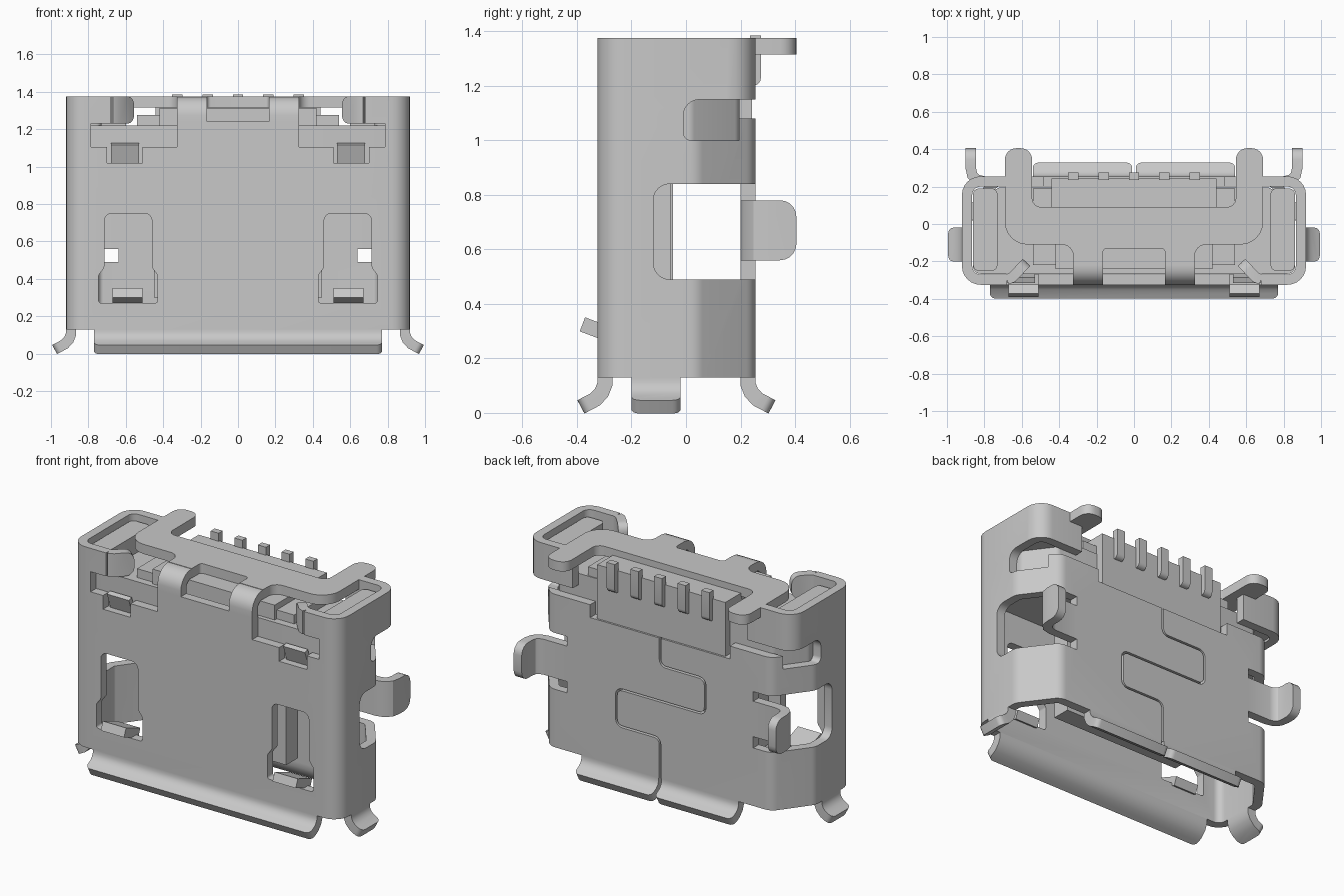
import bpy, bmesh, math
from mathutils import Vector

if "Cube" in bpy.data.objects:
    bpy.data.objects.remove(bpy.data.objects["Cube"], do_unlink=True)

metal = bpy.data.materials.new("grey metal")
metal.use_nodes = True
metal.diffuse_color = (0.58, 0.58, 0.58, 1)
metal.node_tree.nodes["Principled BSDF"].inputs["Base Color"].default_value = (0.58, 0.58, 0.58, 1)
T = 0.055  # sheet thickness


def fillet(pts, radii, seg=6):
    """Round each corner of a 2D loop."""
    pts, out = [Vector(p) for p in pts], []
    for i, p in enumerate(pts):
        r = radii[i] if isinstance(radii, (list, tuple)) else radii
        if r <= 0:
            out.append(p)
            continue
        a = (pts[i - 1] - p).normalized()
        b = (pts[(i + 1) % len(pts)] - p).normalized()
        half = a.angle(b) / 2
        c = p + (a + b).normalized() * (r / math.sin(half))
        v0 = (p + a * (r / math.tan(half)) - c).normalized()
        v1 = (p + b * (r / math.tan(half)) - c).normalized()
        out += [c + v0.slerp(v1, k / seg) * r for k in range(seg + 1)]
    return out


def offset(path, d, closed=False):
    """Shift a 2D path sideways (to the left) with mitred corners."""
    path, out, n = [Vector(p) for p in path], [], len(path)
    for i, p in enumerate(path):
        a = (p - path[i - 1]).normalized() if (i > 0 or closed) else None
        b = (path[(i + 1) % n] - p).normalized() if (i < n - 1 or closed) else None
        a, b = a or b, b or a
        na, nb = Vector((-a.y, a.x)), Vector((-b.y, b.x))
        m = (na + nb).normalized()
        out.append(p + m * (d / m.dot(na)))
    return out


def to3d(p, w, axis):
    return {"x": (w, p[0], p[1]), "y": (p[0], w, p[1]), "z": (p[0], p[1], w)}[axis]


def finish(name, bm):
    bmesh.ops.recalc_face_normals(bm, faces=bm.faces)
    me = bpy.data.meshes.new(name)
    bm.to_mesh(me)
    bm.free()
    ob = bpy.data.objects.new(name, me)
    bpy.context.collection.objects.link(ob)
    me.materials.append(metal)
    return ob


def prism(name, pts, axis, lo, hi, tip=None, r=0):
    """Extrude a 2D outline; optionally round the two edges at a strip's tip."""
    bm = bmesh.new()
    n = len(pts)
    A = [bm.verts.new(to3d(p, lo, axis)) for p in pts]
    B = [bm.verts.new(to3d(p, hi, axis)) for p in pts]
    bm.faces.new(A)
    bm.faces.new(B[::-1])
    for i in range(n):
        j = (i + 1) % n
        bm.faces.new((A[i], B[i], B[j], A[j]))
    if r:
        es = [bm.edges.get((L[tip], L[tip + 1])) for L in (A, B)]
        bmesh.ops.bevel(bm, geom=es, offset=r, segments=5, profile=0.5, affect='EDGES')
    return finish(name, bm)


def ribbon(name, path, axis, lo, hi, t=T, r=0):
    """Bent sheet strip following a centre line."""
    pts = offset(path, t / 2) + offset(path, -t / 2)[::-1]
    return prism(name, pts, axis, lo, hi, len(path) - 1, r)


def box(name, x0, x1, y0, y1, z0, z1):
    return prism(name, [(x0, y0), (x1, y0), (x1, y1), (x0, y1)], "z", z0, z1)


def tube(name, outline, radii, z0, z1):
    """Hollow sheet wall with constant thickness."""
    out = fillet(outline, radii)
    inn = fillet(offset(outline, T, True), [max(r - T, 0.02) for r in radii])
    bm = bmesh.new()
    L = [[bm.verts.new((p.x, p.y, z)) for p in q] for q, z in ((out, z0), (out, z1), (inn, z1), (inn, z0))]
    n = len(out)
    for k in range(4):
        P, Q = L[k], L[(k + 1) % 4]
        for i in range(n):
            j = (i + 1) % n
            bm.faces.new((P[i], P[j], Q[j], Q[i]))
    return finish(name, bm)


def cut(ob, cutters):
    bpy.context.view_layer.objects.active = ob
    for c in cutters:
        m = ob.modifiers.new("cut", 'BOOLEAN')
        m.object, m.operation, m.solver = c, 'DIFFERENCE', 'EXACT'
        bpy.ops.object.modifier_apply(modifier=m.name)


def span(s, a, b):
    return min(s * a, s * b), max(s * a, s * b)


# Shell walls: tapered lower part, square upper part
taper = [(-0.92, -0.325), (0.92, -0.325), (0.92, 0.04), (0.76, 0.255), (-0.76, 0.255), (-0.92, 0.04)]
square = [(-0.92, -0.325), (0.92, -0.325), (0.92, 0.255), (-0.92, 0.255)]
lower = tube("shell_lower", taper, [0.1, 0.1, 0.08, 0.08, 0.08, 0.08], 0.13, 1.08)
upper = tube("shell_upper", square, [0.1] * 4, 1.08, 1.375)

# Cutters shared by the walls
side_slot = prism("cut_side_slot", fillet([(-0.01, 1.0), (0.195, 1.0), (0.195, 1.15), (-0.01, 1.15)],
                                          [0.03, 0, 0, 0.06]), "x", -1.1, 1.1)
side_window = prism("cut_side_window", fillet([(-0.12, 0.49), (0.2, 0.49), (0.2, 0.84), (-0.12, 0.84)],
                                              [0.06, 0, 0, 0.06]), "x", -1.1, 1.1)
back_top = box("cut_back_top", -0.48, 0.48, 0.1, 0.4, 1.0, 1.2)
back_low = box("cut_back_low", -1, 1, 0.15, 0.4, 1.05, 1.15)
back_mid = box("cut_back_mid", -0.6, 0.6, 0.1, 0.4, 1.05, 1.5)
half = [(0.785, 1.105), (0.785, 1.23), (0.68, 1.23), (0.68, 1.5)]
front_top = prism("cut_front_top", [(0.325, 1.24), (0.325, 1.105)] + half +
                  [(-x, z) for x, z in half[::-1]] + [(-0.325, 1.105), (-0.325, 1.24)], "y", -0.5, -0.2)
seam_path = fillet([(0, 1.05), (0, 0.83), (-0.31, 0.83), (-0.31, 0.61), (0.3, 0.61), (0.3, 0.38), (0, 0.38), (0, 0.1)],
                   [0, 0.04, 0.04, 0.04, 0.04, 0.04, 0.04, 0], 4)
seam = ribbon("cut_seam", seam_path, "y", 0.215, 0.3, 0.012)
windows, notches, pockets = [], [], []
for s in (-1, 1):
    w = [(0.43, 0.27), (0.745, 0.27), (0.745, 0.42), (0.715, 0.46), (0.715, 0.75), (0.46, 0.75), (0.46, 0.46), (0.43, 0.42)]
    w = fillet(w, [0.015, 0.015, 0.02, 0.02, 0.04, 0.04, 0.02, 0.02], 4)
    windows.append(prism("cut_front_window", [(s * p.x, p.y) for p in w], "y", -0.5, -0.2))
    notches.append(box("cut_back_notch", *span(s, 0.64, 1.0), 0.15, 0.4, 0.49, 0.84))
    pockets.append(box("cut_pocket", *span(s, 0.51, 0.7), -0.5, -0.2, 1.02, 1.12))
cut(lower, [side_slot, side_window, back_top, seam] + windows + notches + pockets)
cut(upper, [side_slot, back_low, back_mid, front_top] + pockets)
for c in [side_slot, side_window, back_top, back_low, back_mid, front_top, seam] + windows + notches + pockets:
    bpy.data.objects.remove(c, do_unlink=True)

# Top plate with two rear legs, folded over from the front wall
edge = [(0.165, -0.13), (0.165, -0.22), (0.325, -0.22), (0.325, -0.11),
        (0.69, -0.11), (0.69, 0.405), (0.545, 0.405), (0.545, 0.09)]
rad = [0.02, 0, 0, 0.06, 0.12, 0.06, 0.06, 0.05]
prism("top_plate", fillet(edge + [(-x, y) for x, y in edge[::-1]], rad + rad[::-1]), "z", 1.315, 1.375)

# Flared lips at the mouth
lip = [(0, 0.13), (0, 0.105), (0.012, 0.075), (0.035, 0.05), (0.088, 0.022)]
ribbon("front_lip", [(-0.2975 - a, z) for a, z in lip], "x", -0.77, 0.77, r=0.03)
strap = fillet([(-0.2975, 1.24), (-0.2975, 1.345), (-0.22, 1.345)], [0, 0.07, 0])

for s, side in ((1, "left"), (-1, "right")):
    ribbon(side + "_back_lip", [(0.2275 + a, z) for a, z in lip], "x", *span(s, 0.01, 0.54), r=0.03)
    ribbon(side + "_side_lip", [(s * (0.8925 + a), z) for a, z in lip], "y", -0.2, -0.02, r=0.03)
    ribbon(side + "_strap", strap, "x", *span(s, 0.165, 0.325))
    # Inward curl of the upper front corner
    curl = [(0.68, -0.2975), (0.65, -0.285), (0.575, -0.205)]
    ribbon(side + "_curl", [(s * x, y) for x, y in curl], "z", 1.23, 1.375, r=0.05)
    # Rear mounting tab
    tab = [(0.64, 0.2275), (0.80, 0.2275), (0.84, 0.237), (0.865, 0.262), (0.873, 0.3), (0.873, 0.405)]
    ribbon(side + "_back_tab", [(s * x, y) for x, y in tab], "z", 0.56, 0.78, r=0.06)
    # Front latch hook and pressed flap
    ribbon(side + "_latch_hook", [(-0.24, 0.272), (-0.38, 0.325)], "x", *span(s, 0.51, 0.67))
    ribbon(side + "_pressed_flap", [(-0.3, 1.12), (-0.265, 1.02)], "x", *span(s, 0.53, 0.68), t=0.03)
    # Insulator arm inside the upper corner
    arm = fillet([(0.73, -0.25), (0.86, -0.25), (0.86, 0.19), (0.73, 0.19)], 0.03, 4)
    prism(side + "_insulator_arm", [(s * p.x, p.y) for p in arm], "z", 1.16, 1.335)

# Insulator body, rear block and tongue
inner = offset(taper, T + 0.004, True)
prism("insulator_body", fillet(inner, 0.04, 4), "z", 0.94, 1.22)
box("insulator_step", -0.54, 0.54, -0.22, 0.19, 1.2, 1.275)
box("insulator_top", -0.42, 0.42, -0.24, 0.19, 1.2, 1.312)
box("rear_block", -0.44, 0.44, 0.08, 0.243, 1.0, 1.335)
box("tongue", -0.45, 0.45, -0.17, -0.055, 0.3, 0.96)

# Five contacts: solder pins at the back, strips on the tongue
for i in range(5):
    x = (i - 2) * 0.1625
    pin = fillet([(0.2, 1.2), (0.275, 1.2), (0.275, 1.385), (0.235, 1.385), (0.235, 1.24), (0.2, 1.24)],
                 [0, 0.03, 0, 0, 0, 0], 4)
    prism(f"pin_{i + 1}", pin, "x", x - 0.0275, x + 0.0275)
    box(f"contact_{i + 1}", x - 0.0275, x + 0.0275, -0.056, -0.047, 0.33, 0.95)

# Smooth bends, sharp edges
bpy.ops.object.select_all(action='SELECT')
bpy.context.view_layer.objects.active = lower
for ob in bpy.context.selected_objects:
    if ob.type != 'MESH':
        ob.select_set(False)
bpy.ops.object.shade_smooth_by_angle(angle=math.radians(32))
